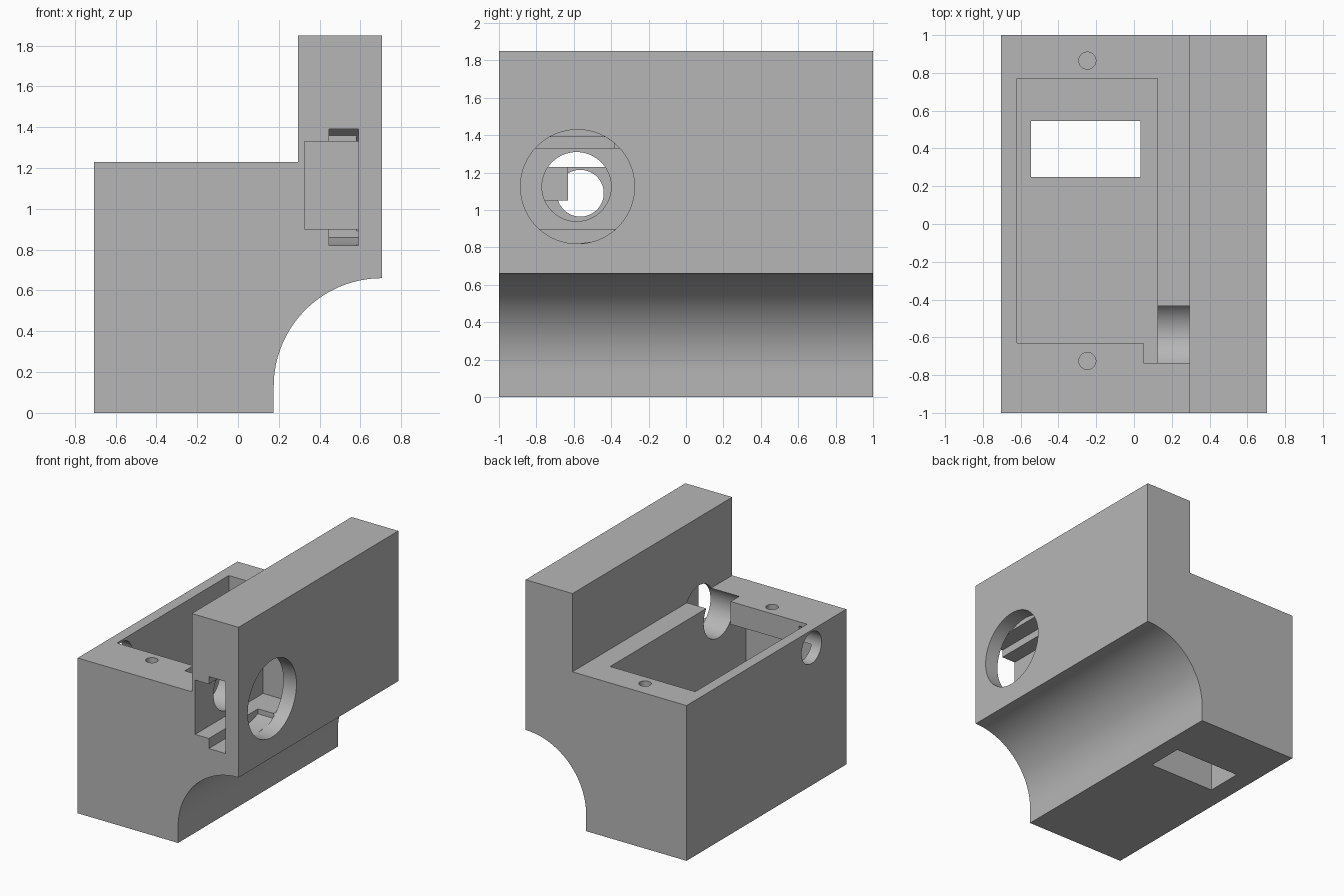
import bpy, bmesh, math
from mathutils import Matrix, Vector

cube = bpy.data.objects.get("Cube")
if cube:
    bpy.data.objects.remove(cube, do_unlink=True)

grey = bpy.data.materials.new("plain grey")
grey.use_nodes = True
grey.diffuse_color = (0.47, 0.47, 0.47, 1)
grey.node_tree.nodes["Principled BSDF"].inputs["Base Color"].default_value = (0.47, 0.47, 0.47, 1)


def finish(name, bm):
    bmesh.ops.recalc_face_normals(bm, faces=bm.faces)
    mesh = bpy.data.meshes.new(name)
    bm.to_mesh(mesh)
    bm.free()
    mesh.materials.append(grey)
    obj = bpy.data.objects.new(name, mesh)
    bpy.context.collection.objects.link(obj)
    return obj


def extrude(name, points, direction):
    """Solid from a closed outline swept along a vector."""
    bm = bmesh.new()
    face = bm.faces.new([bm.verts.new(p) for p in points])
    grown = bmesh.ops.extrude_face_region(bm, geom=[face])
    verts = [g for g in grown["geom"] if isinstance(g, bmesh.types.BMVert)]
    bmesh.ops.translate(bm, verts=verts, vec=Vector(direction))
    return finish(name, bm)


def box(name, x0, x1, y0, y1, z0, z1):
    outline = [(x0, y0, z0), (x1, y0, z0), (x1, y1, z0), (x0, y1, z0)]
    return extrude(name, outline, (0, 0, z1 - z0))


def cylinder(name, axis, center, radius, length):
    bm = bmesh.new()
    bmesh.ops.create_cone(bm, cap_ends=True, segments=64, radius1=radius,
                          radius2=radius, depth=length)
    if axis == "X":
        bm.transform(Matrix.Rotation(math.pi / 2, 4, "Y"))
    bm.transform(Matrix.Translation(center))
    return finish(name, bm)


def x_hole(name, x0, x1, y, z, radius):
    return cylinder(name, "X", ((x0 + x1) / 2, y, z), radius, x1 - x0)


# Body: block with an upright wall and a quarter-round cove below it
W = 0.705
cove_r, cove_z = 0.53, 0.13
profile = [(-W, 0), (W - cove_r, 0)]
for i in range(33):
    a = math.pi - i / 32 * math.pi / 2
    profile.append((W + cove_r * math.cos(a), cove_z + cove_r * math.sin(a)))
profile += [(W, 1.85), (0.295, 1.85), (0.295, 1.23), (-W, 1.23)]
body = extrude("housing_body", [(x, -1, z) for x, z in profile], (0, 2, 0))

# Flanged part of the side channel, clipped near its inner end
flange = [(-1.1, 0.82), (-0.58, 0.82), (-0.47, 0.835), (-0.385, 0.86),
          (-0.385, 1.36), (-0.43, 1.39), (-1.1, 1.39)]

cutters = [
    # Top opening, wider cavity under the ledges, and slot through the floor
    box("top_opening", -0.62, 0.125, -0.63, 0.77, 0.9, 1.4),
    box("cavity", -0.62, 0.125, -0.93, 0.93, 0.25, 1.05),
    box("floor_slot", -0.545, 0.035, 0.25, 0.545, -0.1, 0.4),
    # Screw holes in the ledges
    cylinder("screw_hole_back", "Z", (-0.247, 0.865, 1.15), 0.045, 0.4),
    cylinder("screw_hole_front", "Z", (-0.247, -0.725, 1.15), 0.045, 0.4),
    # Channel entering from the front of the upright wall
    box("channel", 0.325, 0.59, -1.1, -0.15, 0.9, 1.33),
    extrude("channel_flange", [(0.445, y, z) for y, z in flange], (0.145, 0, 0)),
    # Round holes across the width
    x_hole("outer_round_hole", 0.58, 0.8, -0.58, 1.125, 0.305),
    x_hole("middle_round_hole", 0.05, 0.4, -0.585, 1.125, 0.185),
    x_hole("side_round_hole", -0.8, -0.55, -0.565, 1.09, 0.125),
]

bpy.context.view_layer.objects.active = body
for cutter in cutters:
    cutter.hide_render = True
    mod = body.modifiers.new(cutter.name, "BOOLEAN")
    mod.operation = "DIFFERENCE"
    mod.solver = "EXACT"
    mod.object = cutter
    bpy.ops.object.modifier_apply(modifier=mod.name)
    bpy.data.objects.remove(cutter, do_unlink=True)

# Smooth the round surfaces, keep edges crisp
for obj in bpy.context.selected_objects:
    obj.select_set(False)
body.select_set(True)
bpy.ops.object.shade_smooth_by_angle(angle=math.radians(30))
